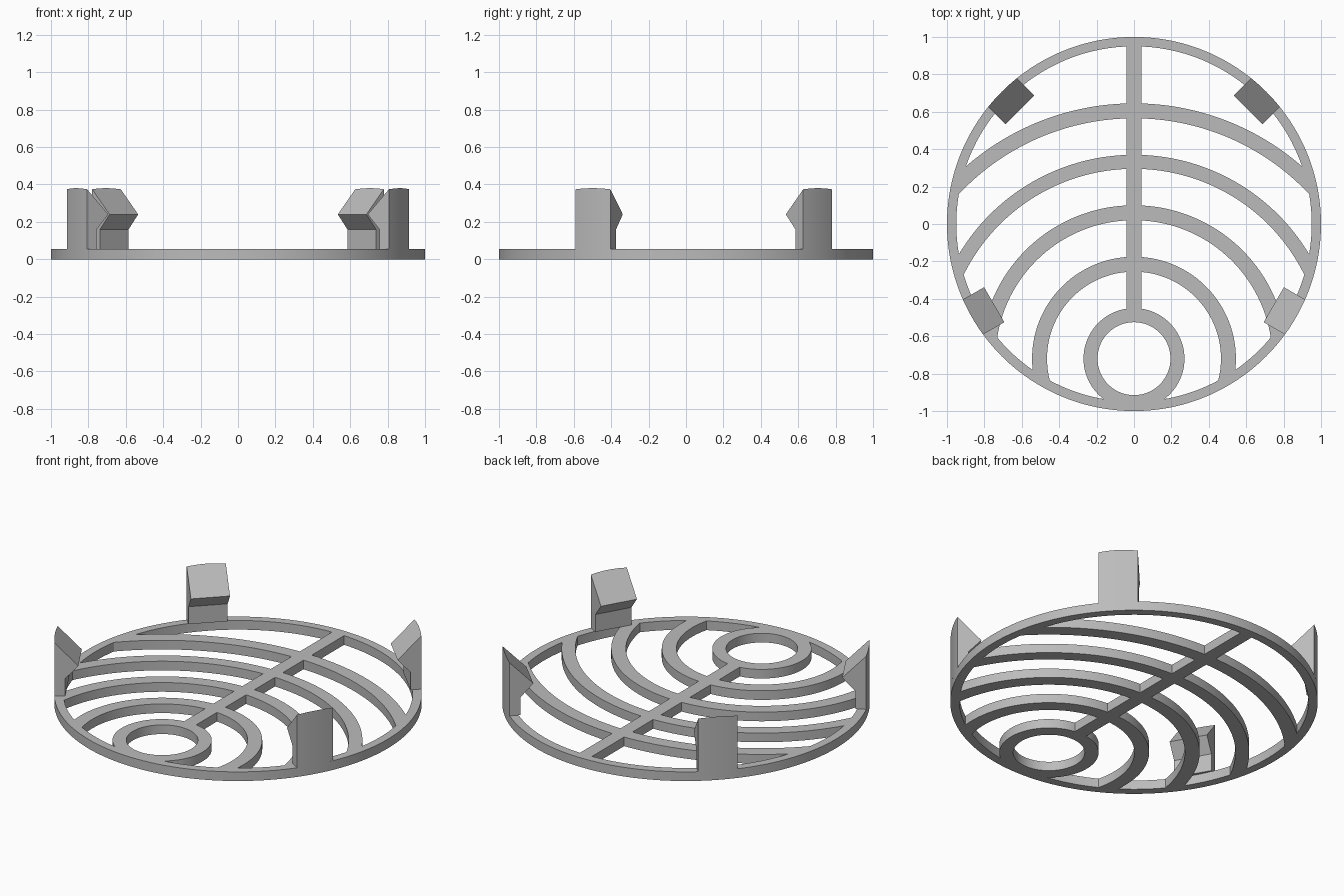
import bpy, bmesh, math
from math import sin, cos, acos, asin, atan2, sqrt, pi
from mathutils import Matrix

if "Cube" in bpy.data.objects:
    bpy.data.objects.remove(bpy.data.objects["Cube"])

THICK = 0.055      # plate thickness
RIM = 0.95         # inner radius of the rim
CY = 0.72          # arcs are centred at (0, -CY)
SPINE = 0.04       # half width of the spine
RINGS = [(0.195, 0.27), (0.465, 0.545), (0.74, 0.82), (1.015, 1.09), (1.285, 1.365)]

grey = bpy.data.materials.new("plain_grey")
grey.diffuse_color = (0.5, 0.5, 0.5, 1)
grey.use_nodes = True
grey.node_tree.nodes["Principled BSDF"].inputs["Base Color"].default_value = grey.diffuse_color


def finish(bm, name):
    bmesh.ops.recalc_face_normals(bm, faces=bm.faces)
    me = bpy.data.meshes.new(name)
    bm.to_mesh(me)
    bm.free()
    ob = bpy.data.objects.new(name, me)
    bpy.context.collection.objects.link(ob)
    me.materials.append(grey)
    bpy.ops.object.select_all(action='DESELECT')
    ob.select_set(True)
    bpy.context.view_layer.objects.active = ob
    bpy.ops.object.shade_smooth_by_angle(angle=math.radians(25))
    return ob


def circle(r, y=0.0, n=192):
    return [(r * cos(2 * pi * i / n), y + r * sin(2 * pi * i / n)) for i in range(n)]


def arc(rho, a, b, n=40):
    # angles measured from +y around the arc centre
    return [(rho * sin(a + (b - a) * i / n), rho * cos(a + (b - a) * i / n) - CY)
            for i in range(n + 1)]


def rim_arc(p, q, n=24):
    # points strictly between p and q along the rim's inner circle
    a, b = atan2(p[1], p[0]), atan2(q[1], q[0])
    return [(RIM * cos(a + (b - a) * i / n), RIM * sin(a + (b - a) * i / n))
            for i in range(1, n)]


def grille_arc(rho):
    # from the spine's edge to where the arc meets the rim
    end = acos((rho ** 2 + CY ** 2 - RIM ** 2) / (2 * rho * CY))
    return arc(rho, asin(SPINE / rho), end)


# Plate outline: disc, round eye hole, and mirrored openings between the arcs
loops = [circle(1.0), circle(RINGS[0][0], -CY, 96)]
for k, (_, outer) in enumerate(RINGS):
    low = grille_arc(outer)
    if k + 1 < len(RINGS):
        high = grille_arc(RINGS[k + 1][0])
    else:
        high = [(SPINE, sqrt(RIM ** 2 - SPINE ** 2))]
    hole = low + rim_arc(low[-1], high[-1]) + high[::-1]
    loops += [hole, [(-x, y) for x, y in hole]]

bm = bmesh.new()
edges = []
for loop in loops:
    vs = [bm.verts.new((x, y, 0)) for x, y in loop]
    edges += [bm.edges.new((vs[i - 1], vs[i])) for i in range(len(vs))]
bmesh.ops.triangle_fill(bm, use_beauty=True, use_dissolve=False, edges=edges, normal=(0, 0, 1))
ext = bmesh.ops.extrude_face_region(bm, geom=bm.faces[:], use_keep_orig=True)
for v in ext["geom"]:
    if isinstance(v, bmesh.types.BMVert):
        v.co.z = THICK
finish(bm, "grille_plate")


# Snap clips: hooked profile swept across its width, outer side follows the rim
def clip(name, degrees, half=0.108, n=8):
    bm = bmesh.new()
    rows = []
    for i in range(n + 1):
        t = -half + 2 * half * i / n
        ro = sqrt(1 - t * t)
        prof = [(ro, THICK), (0.935, THICK), (0.935, 0.16), (0.863, 0.24),
                (ro, 0.24 + (ro - 0.863) * 0.14 / 0.137)]
        rows.append([bm.verts.new((r, t, z)) for r, z in prof])
    for a, b in zip(rows, rows[1:]):
        for j in range(5):
            bm.faces.new((a[j - 1], a[j], b[j], b[j - 1]))
    bm.faces.new(rows[0])
    bm.faces.new(rows[-1])
    bm.transform(Matrix.Rotation(math.radians(degrees), 4, 'Z'))
    finish(bm, name)


for name, deg in (("back_right_clip", 45), ("back_left_clip", 135),
                  ("front_right_clip", -30), ("front_left_clip", -150)):
    clip(name, deg)
